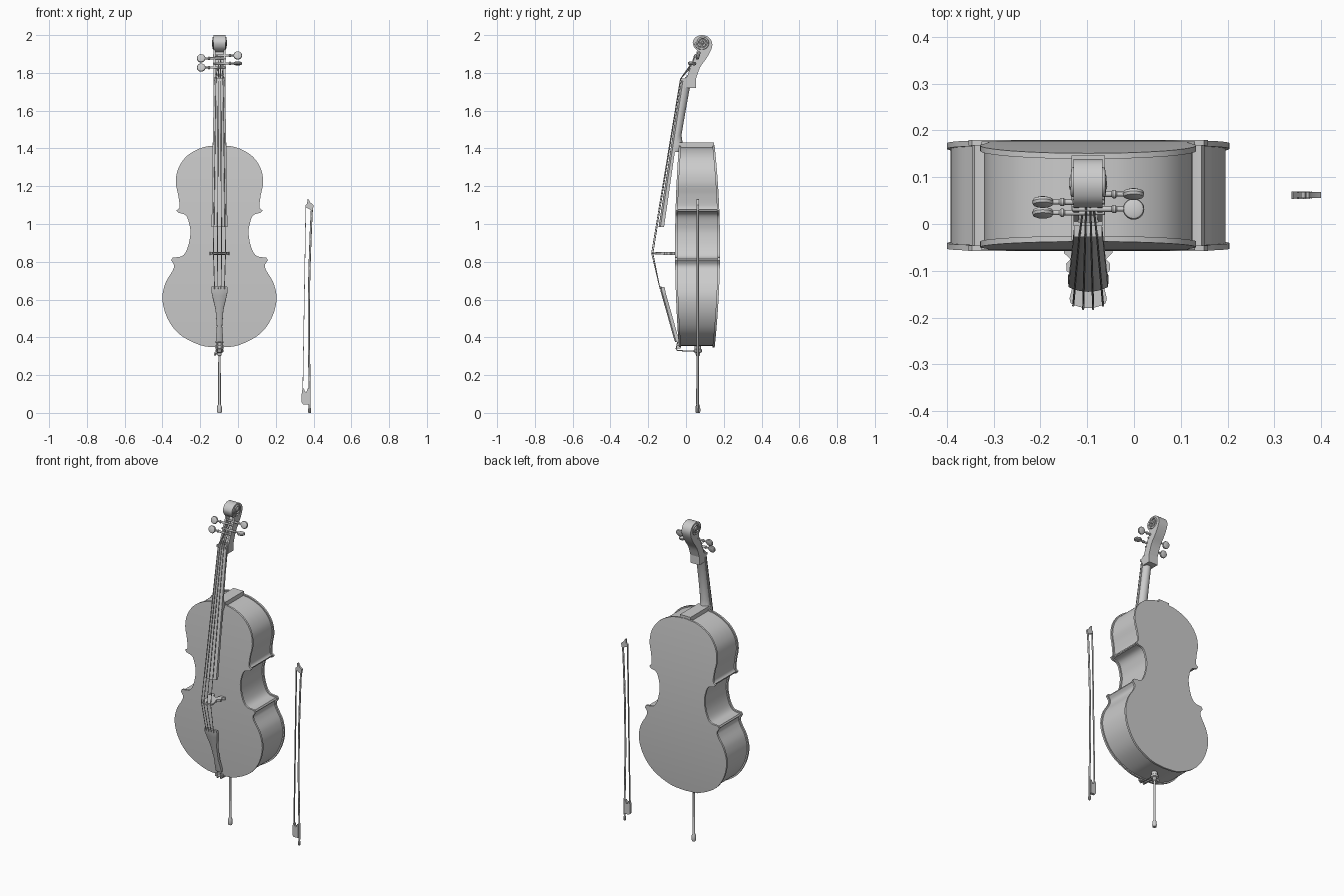
import bpy, bmesh
from math import sin, cos, pi
from mathutils import Vector

if "Cube" in bpy.data.objects:
    bpy.data.objects.remove(bpy.data.objects["Cube"])

CX = -0.098  # centre line of the cello


def make(name, verts, faces, angle=0.6):
    me = bpy.data.meshes.new(name)
    me.from_pydata([tuple(v) for v in verts], [], faces)
    bm = bmesh.new()
    bm.from_mesh(me)
    bmesh.ops.remove_doubles(bm, verts=bm.verts, dist=1e-5)
    bmesh.ops.recalc_face_normals(bm, faces=bm.faces)
    bm.to_mesh(me)
    bm.free()
    ob = bpy.data.objects.new(name, me)
    bpy.context.collection.objects.link(ob)
    bpy.ops.object.select_all(action='DESELECT')
    ob.select_set(True)
    bpy.context.view_layer.objects.active = ob
    bpy.ops.object.shade_smooth_by_angle(angle=angle)
    return ob


def loft(name, rings, caps=True, extra=()):
    n = len(rings[0])
    verts = [v for r in rings for v in r]
    faces = [(k*n+i, k*n+(i+1) % n, (k+1)*n+(i+1) % n, (k+1)*n+i)
             for k in range(len(rings)-1) for i in range(n)]
    if caps:
        faces += [tuple(range(n)), tuple(range(len(verts)-n, len(verts)))]
    return make(name, verts, faces + list(extra))


def spline(pts, n=6):
    p = [Vector(q) for q in pts]
    p = [2*p[0]-p[1]] + p + [2*p[-1]-p[-2]]
    out = []
    for a, b, c, d in zip(p, p[1:], p[2:], p[3:]):
        for k in range(n):
            t = k/n
            out.append(0.5*(2*b + (c-a)*t + (2*a-5*b+4*c-d)*t*t + (3*b-a-3*c+d)*t**3))
    return out + [p[-2]]


def tube(name, pts, r, res=2):
    cu = bpy.data.curves.new(name, 'CURVE')
    cu.dimensions = '3D'
    cu.bevel_depth, cu.bevel_resolution, cu.use_fill_caps = r, res, True
    s = cu.splines.new('POLY')
    s.points.add(len(pts)-1)
    for q, p in zip(s.points, pts):
        q.co = (*p, 1)
    ob = bpy.data.objects.new(name, cu)
    bpy.context.collection.objects.link(ob)
    bpy.ops.object.select_all(action='DESELECT')
    ob.select_set(True)
    bpy.context.view_layer.objects.active = ob
    bpy.ops.object.convert(target='MESH')
    bpy.ops.object.shade_smooth_by_angle(angle=0.8)


def turned(name, profile, origin, axis, n=20):
    """Lathe: profile of (radius, distance along axis)."""
    q = Vector(axis).to_track_quat('Z', 'Y')
    loft(name, [[Vector(origin) + q @ Vector((r*cos(2*pi*i/n), r*sin(2*pi*i/n), h))
                 for i in range(n)] for r, h in profile])


def box(name, x0, x1, y0, y1, z0, z1):
    loft(name, [[(x0, y0, z), (x1, y0, z), (x1, y1, z), (x0, y1, z)] for z in (z0, z1)])


# Body outline: lower bout, waist and upper bout meet at sharp corners
lower = [(0, .346), (.10, .358), (.21, .415), (.275, .50), (.302, .60), (.287, .685), (.25, .75), (.24, .78), (.256, .808)]
waist = [(.248, .822), (.195, .832), (.167, .88), (.154, .95), (.16, 1.0), (.178, 1.045), (.218, 1.06)]
upper = [(.228, 1.072), (.212, 1.09), (.218, 1.15), (.231, 1.22), (.218, 1.295), (.17, 1.362), (.09, 1.405), (0, 1.418)]
half = spline(lower) + spline(waist) + spline(upper)


def front_y(z): return -.058 + .02*((z-.88)/.53)**2
def back_y(z): return .18 - .028*((z-.88)/.53)**2


def outline(inset):
    out = []
    for i, p in enumerate(half):
        t = (half[min(i+1, len(half)-1)] - half[max(i-1, 0)]).normalized()
        q = p + Vector((-t.y, t.x))*inset
        out.append((0 if i in (0, len(half)-1) else max(q.x, .001), q.y))
    return out + [(-x, z) for x, z in out[-2:0:-1]]


def ring(inset, yfun, off):
    return [(CX+x, yfun(z)+off, z) for x, z in outline(inset)]


# Front and back plates with raised rim, and the ribs between
N, H = len(outline(0)), len(half)
for name, f, s in (("front_plate", front_y, 1), ("back_plate", back_y, -1)):
    cap = []
    for i in range(H-1):
        q = [i, i+1, (N-i-1) % N, (N-i) % N]
        q = list(dict.fromkeys(q))
        cap.append(tuple(3*N+k for k in q))
    loft(name, [ring(.012, f, .012*s), ring(0, f, .012*s), ring(0, f, 0), ring(.010, f, 0)], False, cap)
loft("ribs", [ring(.008, front_y, .006), ring(.008, back_y, -.006)], False)
box("top_block", CX-.036, CX+.036, -.035, .147, 1.39, 1.432)

# F-holes, as thin scrolls on the front plate
fpath = [(.10, .925), (.088, .915), (.078, .935), (.085, .96), (.105, .955), (.122, .92), (.13, .87),
         (.14, .81), (.16, .775), (.182, .785), (.188, .81), (.175, .825), (.164, .812)]
for side in (-1, 1):
    tube("f_hole", [(CX+side*p.x, front_y(p.y)+.0045, p.y) for p in spline(fpath, 4)], .003, 1)


# Neck with rounded back, flaring into the heel
def dee(z, yf, yb, w, n=12):
    return [(CX+w*cos(pi*i/n), yf+(yb-yf)*sin(pi*i/n), z) for i in range(n+1)]


loft("neck", [dee(*a) for a in ((1.38, -.075, -.03, .036), (1.415, -.066, .01, .036), (1.43, -.06, -.018, .034),
                                (1.47, -.054, -.024, .032), (1.6, -.032, -.002, .029), (1.73, -.012, .022, .027),
                                (1.76, -.008, .04, .028))])


# Fingerboard with arched playing face
def board(z, yf, yb, w):
    return [(CX+w, yb, z), (CX-w, yb, z)] + [(CX-w+2*w*i/8, yf+.01*((i-4)/4)**2, z) for i in range(9)]


loft("fingerboard", [board(.985, -.145, -.116, .042), board(1.76, -.026, -.005, .030)])
box("nut", CX-.03, CX+.03, -.028, .005, 1.757, 1.77)
box("pegbox_heel", CX-.031, CX+.031, -.004, .053, 1.72, 1.778)

# Pegbox cheeks, recessed floor and scroll head
back_edge = spline([(.053, 1.77), (.075, 1.83), (.11, 1.88), (.136, 1.93), (.137, 1.965), (.118, 1.99),
                    (.085, 2.0), (.053, 1.99), (.036, 1.965), (.042, 1.938), (.058, 1.92)], 4)
front_edge = [(.055, 1.90), (.027, 1.84), (.003, 1.77)]
floor_edge = [(.088, 1.91), (.078, 1.88), (.052, 1.83), (.03, 1.795), (.003, 1.785), (.003, 1.77)]


def side_prism(name, pts, x0, x1):
    loft(name, [[(CX+x, p[0], p[1]) for p in pts] for x in (x0, x1)])


side_prism("pegbox_and_scroll", back_edge + floor_edge, -.022, .022)
for s in (-1, 1):
    side_prism("pegbox_cheek", back_edge + front_edge, s*.02, s*.031)
    tube("scroll_volute", [(CX+s*(.030+.006*k/60), .086+(.038-.031*k/60)*cos(k*.22+pi),
                            1.96+(.036-.029*k/60)*sin(k*.22+pi)) for k in range(61)], .005)
    turned("scroll_eye", [(.009, 0), (.009, .012), (.005, .015)], (CX+s*.025, .086, 1.96), (s, 0, 0))

# Tuning pegs: shaft, collar and flat round head
for s, y, z, face in ((1, .064, 1.892, (0, -1, .3)), (-1, .047, 1.877, (0, -1, .3)),
                      (1, .032, 1.85, (0, .1, 1)), (-1, .024, 1.828, (0, -1, .3))):
    turned("peg_shaft", [(.005, -.035), (.006, .035), (.006, .05), (.009, .053), (.009, .058), (.005, .062), (.005, .085)],
           (CX, y, z), (s, 0, 0), 12)
    turned("peg_head", [(.014, -.009), (.021, -.006), (.023, 0), (.021, .006), (.014, .009)],
           (CX+s*.097, y, z), face)

# Bridge: arched top, waisted sides, two feet
side = [(.037, -.170), (.040, -.160), (.034, -.135), (.030, -.115), (.046, -.10), (.047, -.085), (.038, -.075),
        (.052, -.062), (.052, -.053), (.022, -.053), (.022, -.062), (.014, -.08)]
arch = [(.037*k/4, -.180+.010*(k/4)**2) for k in range(4)]
right = arch + side + [(0, -.088)]
pts = right + [(-x, y) for x, y in right[-2:0:-1]]
loft("bridge", [[(CX+x, y, z+dz*(1 if y > -.12 else .6)) for x, y in pts]
                for z, dz in ((.845, -.008), (.845, .008))])

# Tailpiece with raised saddle
tail = [(.375, -.058, .020), (.40, -.066, .019), (.46, -.083, .014), (.55, -.108, .021),
        (.62, -.128, .038), (.645, -.135, .043), (.668, -.138, .041)]
loft("tailpiece", [[(CX+w, y+.026, z-.004), (CX-w, y+.026, z-.004)] +
                   [(CX-w+2*w*i/6, y+.007*((i-3)/3)**2, z) for i in range(7)] for z, y, w in tail])
box("tail_saddle", CX-.024, CX+.024, -.05, -.03, .34, .358)

# Tail cords to the end button
for s in (-1, 1):
    tube("tail_cord", [(CX+s*.012, -.042, .385), (CX+s*.012, -.052, .34), (CX+s*.012, -.045, .33),
                       (CX+s*.012, .06, .326)], .003)

# Strings over bridge and nut into the pegbox
for k, (pz, py) in enumerate(((1.828, .024), (1.877, .047), (1.892, .064), (1.85, .032))):
    u = (k-1.5)/1.5
    tube("string", [(CX+u*.026, -.137, .655), (CX+u*.032, -.183+.008*u*u, .845),
                    (CX+u*.019, -.030+.002*u*u, 1.768), (CX+u*.012, py, pz)], .0022, 1)

# Endpin: collar, rod and rubber foot, with a thumb screw
turned("endpin", [(.011, 0), (.013, .01), (.012, .035), (.007, .045), (.0065, .30), (.011, .305), (.012, .318),
                  (.022, .322), (.022, .334), (.017, .338), (.017, .36)], (CX, .063, 0), (0, 0, 1))
turned("endpin_screw", [(.004, 0), (.004, .018), (.009, .02), (.009, .03)], (CX, .063, .312), (-1, 0, 0), 12)

# Bow: curved stick, head, frog, hair and end screw
BY = .062
stick = spline([(.379, BY, .0), (.379, BY, .15), (.375, BY, .40), (.377, BY, .70), (.385, BY, .95), (.392, BY, 1.10)])
tube("bow_stick", stick, .0055)
turned("bow_screw", [(.006, 0), (.0075, .003), (.0075, .022), (.006, .025)], (.379, BY, 0), (0, 0, 1), 8)


def bow_prism(name, pts, t):
    loft(name, [[(x, BY+y, z) for x, z in pts] for y in (-t, t)])


bow_prism("bow_head", [(.386, 1.075), (.357, 1.088), (.357, 1.10), (.366, 1.108), (.368, 1.132), (.374, 1.13),
                       (.382, 1.115), (.400, 1.10), (.397, 1.075)], .006)
bow_prism("bow_frog", [(.376, .045), (.345, .045), (.337, .055), (.337, .10), (.341, .128), (.350, .128),
                       (.352, .115), (.362, .108), (.368, .128), (.376, .13)], .008)
loft("bow_hair", [[(x-.0015, BY-.005, z), (x+.0015, BY-.005, z), (x+.0015, BY+.005, z), (x-.0015, BY+.005, z)]
                  for x, z in ((.343, .11), (.359, 1.095))])
